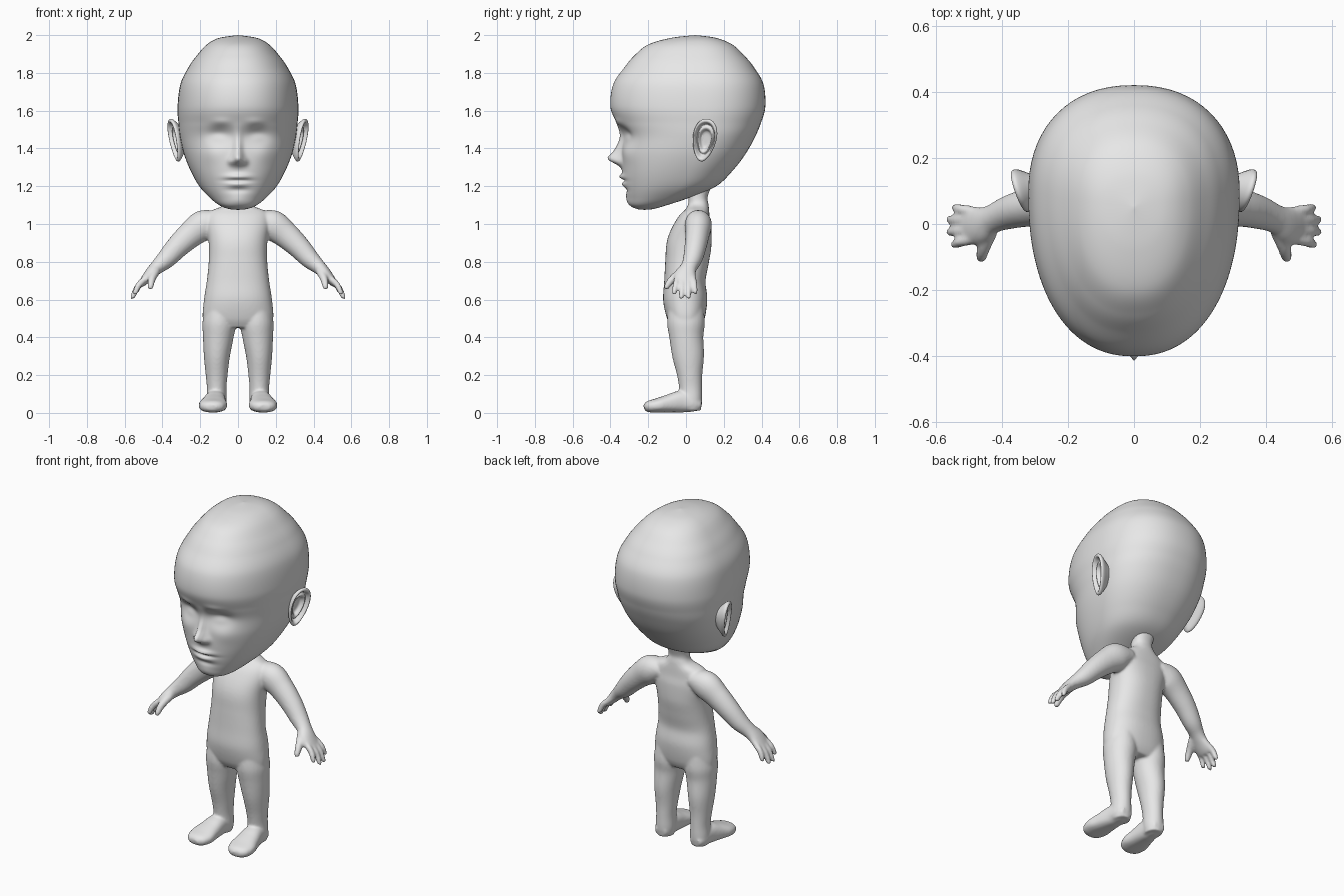
import bpy, bmesh, math
from mathutils import Vector

if "Cube" in bpy.data.objects:
    bpy.data.objects.remove(bpy.data.objects["Cube"])

skin = bpy.data.materials.new("plain grey")
skin.use_nodes = True
grey = (0.8, 0.8, 0.8, 1)
skin.diffuse_color = grey
skin.node_tree.nodes["Principled BSDF"].inputs["Base Color"].default_value = grey


def spline(keys, sub):
    """Catmull-Rom through rows of numbers."""
    out = []
    for i in range(len(keys) - 1):
        quad = [keys[max(i - 1, 0)], keys[i], keys[i + 1], keys[min(i + 2, len(keys) - 1)]]
        for s in range(sub):
            t = s / sub
            out.append([b + 0.5 * t * (c - a + t * (2 * a - 5 * b + 4 * c - d + t * (3 * (b - c) + d - a)))
                        for a, b, c, d in zip(*quad)])
    return out + [list(keys[-1])]


def power(v, n):
    return math.copysign(abs(v) ** (2 / n), v)


def loft(bm, rings):
    """Join rings of points into a closed skin."""
    rows = [[bm.verts.new(p) for p in ring] for ring in rings]
    n = len(rows[0])
    for a, b in zip(rows, rows[1:]):
        for i in range(n):
            bm.faces.new((a[i], a[(i + 1) % n], b[(i + 1) % n], b[i]))
    bm.faces.new(rows[0])
    bm.faces.new(rows[-1][::-1])


def limb(bm, keys, side=1, ref=(0, 1, 0), n=2.0, segs=28):
    """Tube along x, y, z with a half size across and a half size along ref."""
    rows = spline(keys, 5)
    pts = [Vector((r[0] * side, r[1], r[2])) for r in rows]
    rings = []
    for i, (p, r) in enumerate(zip(pts, rows)):
        tangent = (pts[min(i + 1, len(pts) - 1)] - pts[max(i - 1, 0)]).normalized()
        v = Vector(ref)
        v = (v - tangent * v.dot(tangent)).normalized()
        u = tangent.cross(v)
        angles = [2 * math.pi * k / segs for k in range(segs)]
        rings.append([p + u * max(r[3], 0.002) * power(math.cos(a), n)
                      + v * max(r[4], 0.002) * power(math.sin(a), n) for a in angles])
    loft(bm, rings)


def finish(bm, name):
    bmesh.ops.remove_doubles(bm, verts=bm.verts, dist=0.0002)
    bmesh.ops.recalc_face_normals(bm, faces=bm.faces)
    mesh = bpy.data.meshes.new(name)
    bm.to_mesh(mesh)
    bm.free()
    mesh.materials.append(skin)
    mesh.shade_smooth()
    ob = bpy.data.objects.new(name, mesh)
    bpy.context.collection.objects.link(ob)
    return ob


# Head: height, half width, front y, back y
HEAD = [(2.0, 0, .05, .05), (1.985, .10, -.08, .16), (1.95, .165, -.2, .245),
        (1.89, .22, -.275, .31), (1.83, .262, -.325, .36), (1.74, .305, -.385, .41),
        (1.62, .32, -.4, .42), (1.53, .315, -.365, .395), (1.46, .307, -.338, .365),
        (1.37, .286, -.34, .315), (1.28, .25, -.337, .245), (1.2, .205, -.325, .16),
        (1.14, .15, -.31, .02), (1.1, .1, -.295, -.1), (1.08, .05, -.26, -.17),
        (1.075, 0, -.22, -.22)]

# Face relief: x, z, spread in x, spread in z, push along y
FACE = [(.1, 1.47, .06, .045, .03), (.1, 1.455, .04, .025, -.012), (.09, 1.54, .05, .02, -.008),
        (0, 1.44, .018, .06, -.015), (0, 1.39, .02, .04, -.025), (0, 1.345, .028, .032, -.066),
        (.035, 1.33, .018, .02, -.02), (0, 1.25, .06, .015, -.02), (0, 1.21, .05, .015, -.013),
        (0, 1.23, .065, .008, .012), (0, 1.18, .06, .015, .008), (0, 1.125, .05, .03, -.008),
        (.14, 1.37, .06, .05, -.008)]


def relief(x, z):
    return sum(d * math.exp(-((abs(x) - cx) / sx) ** 2 - ((z - cz) / sz) ** 2)
               for cx, cz, sx, sz, d in FACE)


bm = bmesh.new()
rings = []
for z, w, front, back in spline(HEAD, 10):
    middle = front + (back - front) * 0.6
    ring = []
    for k in range(96):
        t = 2 * math.pi * k / 96
        a = t - 0.5 * math.sin(t)          # closer spacing across the face
        x = max(w, 0) * power(math.sin(a), 2.25)
        c = power(math.cos(a), 2.25)
        y = middle + c * ((front - middle) if c > 0 else (middle - back))
        if c > 0:
            y += relief(x, z) * min(1, 2 * c)
        ring.append((x, y, z))
    rings.append(ring)
loft(bm, rings)
finish(bm, "head")

# Ears: outline scale and outward offset of each ring
EAR = [(.4, -.06), (.6, -.035), (.9, -.008), (1, .006), (.97, .016), (.87, .017), (.78, .005),
       (.7, -.006), (.6, .002), (.5, -.002), (.36, -.018), (.05, -.02)]
for side, label in ((1, "left"), (-1, "right")):
    bm = bmesh.new()
    up = Vector((.2, .16, 1)).normalized()
    rear = Vector((.3, 1, -.16)).normalized()
    out = rear.cross(up).normalized()
    rings = []
    for scale, lift in spline(EAR, 3):
        ring = []
        for k in range(32):
            a = 2 * math.pi * k / 32
            wide = .064 * (1 + .22 * math.sin(a))
            p = (Vector((.328, .1, 1.445)) + up * .116 * scale * math.sin(a)
                 + rear * wide * scale * math.cos(a) + out * lift)
            ring.append((p.x * side, p.y, p.z))
        rings.append(ring)
    loft(bm, rings)
    finish(bm, label + "_ear")

# Body: neck, torso and limbs fused into one skin
bm = bmesh.new()
TORSO = [(0, .085, 1.25, .075, .065), (0, .065, 1.15, .058, .05), (0, .065, 1.1, .075, .055),
         (0, .06, 1.06, .155, .066), (0, .042, 1.0, .17, .095), (0, .018, .9, .155, .118),
         (0, .005, .8, .155, .115), (0, -.006, .7, .165, .109), (0, -.004, .6, .18, .117),
         (0, 0, .5, .187, .1), (0, 0, .45, .16, .075)]
LEG = [(.1, 0, .58, .07, .09), (.1, 0, .48, .088, .1), (.105, .002, .4, .081, .09),
       (.112, .012, .3, .069, .084), (.113, .02, .2, .058, .067), (.113, .025, .13, .052, .061),
       (.114, .028, .06, .054, .058), (.114, .028, .012, .046, .05)]
FOOT = [(.115, .08, .04, .035, .022), (.117, .04, .048, .05, .043), (.12, -.02, .06, .055, .058),
        (.127, -.09, .05, .066, .048), (.133, -.15, .04, .076, .038), (.138, -.2, .033, .06, .03),
        (.14, -.222, .03, .03, .015)]
ARM = [(.1, .065, 1.02, .05, .06), (.18, .065, .995, .08, .072), (.25, .06, .945, .071, .064),
       (.32, .05, .88, .061, .058), (.38, .035, .815, .051, .051), (.43, .015, .77, .038, .044),
       (.465, -.003, .735, .031, .056), (.5, -.004, .695, .022, .058), (.515, -.004, .678, .016, .05)]
THUMB = [(.435, -.02, .75, .024, .024), (.455, -.07, .71, .021, .021),
         (.462, -.098, .675, .017, .017), (.464, -.106, .655, .012, .012)]
limb(bm, TORSO, n=2.3, segs=48)
for side in (1, -1):
    limb(bm, LEG, side)
    limb(bm, FOOT, side, ref=(0, 0, 1), n=2.4)
    limb(bm, ARM, side)
    limb(bm, THUMB, side, ref=(1, 0, 0), segs=14)
    # Fingers: base y, tip x, tip y, tip z
    for by, x, y, z in ((-.046, .543, -.062, .638), (-.018, .557, -.024, .615),
                        (.012, .557, .014, .615), (.038, .54, .05, .64)):
        limb(bm, [(.485, by, .715, .017, .016), ((x + .505) / 2, (by + y) / 2, (z + .72) / 2, .017, .016),
                  (x, y, z, .014, .013), (x + .002, y, z - .012, .008, .008)], side, segs=14)
body = finish(bm, "body")
fuse = body.modifiers.new("Fuse", 'REMESH')
fuse.mode = 'VOXEL'
fuse.voxel_size = 0.007
fuse.use_smooth_shade = True
soften = body.modifiers.new("Soften", 'SMOOTH')
soften.factor = 0.5
soften.iterations = 9
